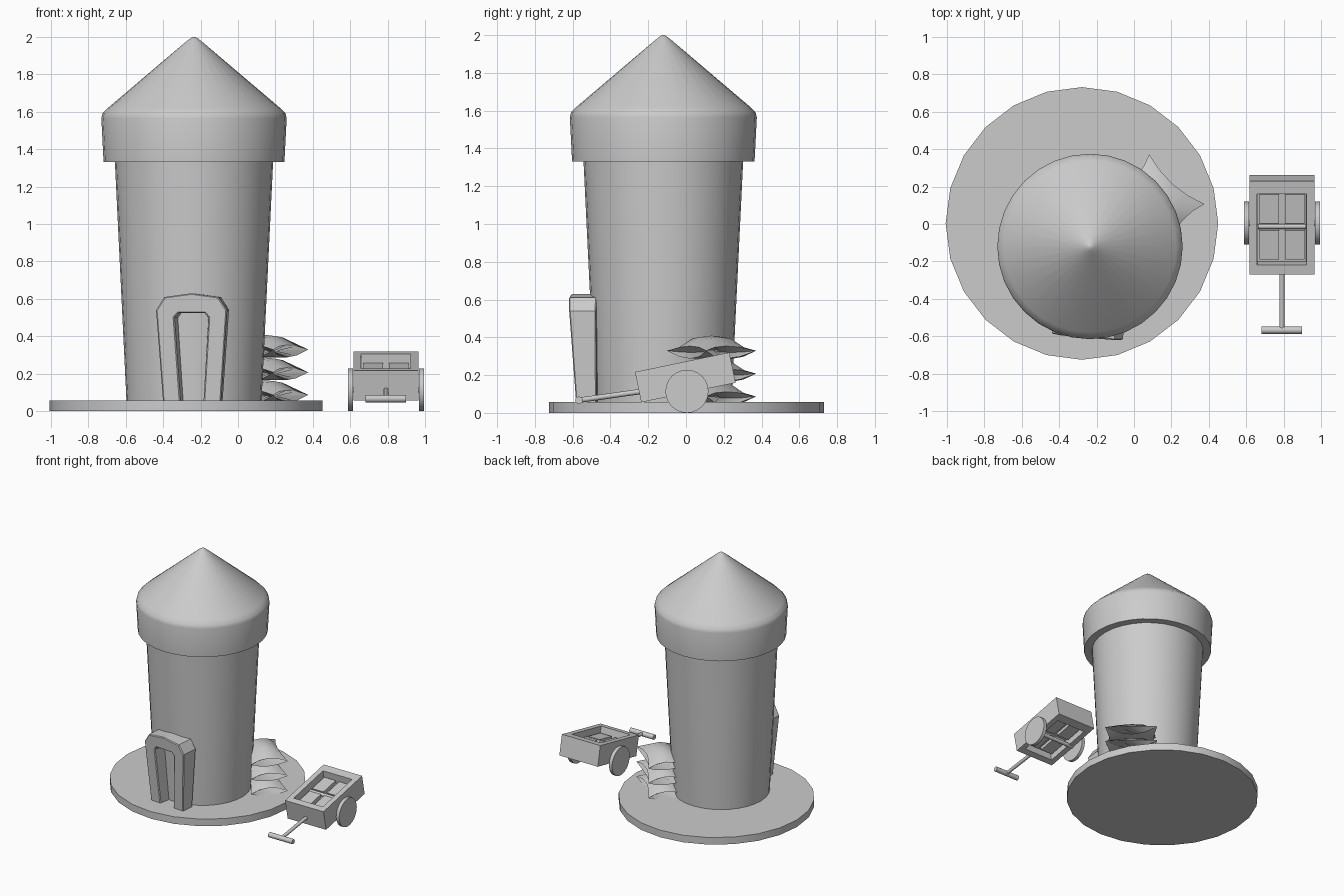
import bpy, bmesh, math
from mathutils import Matrix, Vector

if "Cube" in bpy.data.objects:
    bpy.data.objects.remove(bpy.data.objects["Cube"])


def add_object(name, bm, smooth=0):
    bmesh.ops.recalc_face_normals(bm, faces=bm.faces)
    mesh = bpy.data.meshes.new(name)
    bm.to_mesh(mesh)
    bm.free()
    ob = bpy.data.objects.new(name, mesh)
    bpy.context.collection.objects.link(ob)
    if smooth:
        bpy.ops.object.select_all(action="DESELECT")
        ob.select_set(True)
        bpy.context.view_layer.objects.active = ob
        bpy.ops.object.shade_smooth_by_angle(angle=math.radians(smooth))
    return ob


def loft(name, sections, matrix=Matrix(), smooth=0):
    """Skin closed cross-sections and cap both ends."""
    bm = bmesh.new()
    rings = [[bm.verts.new(matrix @ Vector(p)) for p in s] for s in sections]
    n = len(rings[0])
    for a, b in zip(rings, rings[1:]):
        for i in range(n):
            j = (i + 1) % n
            bm.faces.new((a[i], a[j], b[j], b[i]))
    bm.faces.new(rings[0][::-1])
    bm.faces.new(rings[-1])
    return add_object(name, bm, smooth)


def lathe(name, profile, x, y, sides, smooth=35):
    return loft(name, [[(x + r * math.cos(t), y + r * math.sin(t), z)
                        for t in (2 * math.pi * i / sides for i in range(sides))]
                       for r, z in profile], smooth=smooth)


def rod(name, a, b, radius, sides=12):
    a, b = Vector(a), Vector(b)
    turn = (b - a).to_track_quat("Z", "Y").to_matrix().to_4x4()
    circle = [(radius * math.cos(2 * math.pi * i / sides),
               radius * math.sin(2 * math.pi * i / sides)) for i in range(sides)]
    return loft(name, [[(x, y, z) for x, y in circle] for z in (0, (b - a).length)],
                Matrix.Translation(a) @ turn, smooth=40)


def rect(x0, x1, y0, y1, z):
    return [(x0, y0, z), (x1, y0, z), (x1, y1, z), (x0, y1, z)]


# Ground disc, tower wall and roof
lathe("ground_disc", [(0.728, 0), (0.728, 0.058)], -0.278, 0.003, 24, 30)
TX, TY = -0.235, -0.12
lathe("tower_wall", [(0.36, 0.04), (0.424, 1.36)], TX, TY, 32)
lathe("roof", [(0.415, 1.33), (0.483, 1.33), (0.495, 1.565), (0.489, 1.59),
               (0.46, 1.62), (0.05, 1.968), (0.025, 1.988), (0.006, 2.0)], TX, TY, 32)

# Door arch: U-shaped sweep leaning outward with the wall
outer = [(-0.155, 0.05), (-0.19, 0.54), (-0.145, 0.61), (0, 0.63)]
inner = [(-0.062, 0.05), (-0.092, 0.50), (-0.07, 0.525), (0, 0.525)]
outer += [(-x, z) for x, z in outer[-2::-1]]
inner += [(-x, z) for x, z in inner[-2::-1]]


def front(z):
    return -0.065 - 0.07 * z


arch = [[(ox, front(oz), oz), (ox, 0.04, oz), (ix * 0.85, 0.04, iz), (ix, front(iz), iz)]
        for (ox, oz), (ix, iz) in zip(outer, inner)]
door = loft("door_arch", arch, Matrix.Translation((-0.24, -0.5, 0)) @ Matrix.Rotation(math.radians(-5), 4, "Z"))
bevel = door.modifiers.new("soft_edges", "BEVEL")
bevel.width, bevel.limit_method, bevel.angle_limit = 0.006, "ANGLE", math.radians(60)


# Stacked sacks: pillows with curved sides that meet in pointed corners
def sack(name, cz):
    bm = bmesh.new()
    bmesh.ops.create_grid(bm, x_segments=4, y_segments=4, size=1)
    dup = bmesh.ops.duplicate(bm, geom=bm.verts[:] + bm.edges[:] + bm.faces[:])
    low = {v for v in dup["geom"] if isinstance(v, bmesh.types.BMVert)}
    bmesh.ops.bridge_loops(bm, edges=[e for e in bm.edges if e.is_boundary])
    place = Matrix.Translation((0.135, 0.135, cz)) @ Matrix.Rotation(math.radians(138), 4, "Z")
    for v in bm.verts:
        u, w = v.co.x, v.co.y
        side = 1 - u * u * w * w
        puff = math.sqrt(max(0, 1 - u * u) * max(0, 1 - w * w))
        z = -0.042 * side if v in low else 0.025 * side + 0.055 * puff
        pinch = 1.15 if v in low else 1
        v.co = place @ Vector((0.198 * u * (1 - 0.14 * pinch * (1 - w * w)),
                               0.14 * w * (1 - 0.24 * pinch * (1 - u * u)), z))
    bmesh.ops.remove_doubles(bm, verts=bm.verts, dist=1e-4)
    add_object(name, bm, 40)


for i in range(3):
    sack(f"sack_{i + 1}", 0.087 + 0.121 * i)

# Tilted cart body: shallow recess below, tray above
CX = 0.79
tilt = Matrix.Translation((CX, 0.001, 0.189)) @ Matrix.Rotation(math.radians(11.7), 4, "X")
loft("cart_body", [rect(-0.13, 0.13, -0.21, 0.18, -0.02), rect(-0.13, 0.13, -0.21, 0.18, -0.082),
                   rect(-0.174, 0.174, -0.26, 0.25, -0.082), rect(-0.174, 0.174, -0.26, 0.25, 0.082),
                   rect(-0.132, 0.132, -0.208, 0.18, 0.082), rect(-0.13, 0.13, -0.205, 0.175, 0.005)], tilt)

# Four blocks lying in the tray, with a thin bar across
for x, side in ((-0.068, "left"), (0.068, "right")):
    for y, end in ((-0.108, "front"), (0.088, "back")):
        loft(f"{side}_{end}_block", [rect(x - 0.052, x + 0.052, y - 0.08, y + 0.08, -0.045),
                                     rect(x - 0.052, x + 0.052, y - 0.08, y + 0.08, 0.035)], tilt)
rod("tray_bar", tilt @ Vector((-0.128, -0.01, 0.022)), tilt @ Vector((0.128, -0.01, 0.022)), 0.014)

# Wheels, axle and pull handle
for side, name in ((-1, "left_wheel"), (1, "right_wheel")):
    rod(name, (CX + side * 0.176, 0.005, 0.114), (CX + side * 0.203, 0.005, 0.114), 0.114, 24)
rod("axle", (CX - 0.19, 0.005, 0.114), (CX + 0.19, 0.005, 0.114), 0.015)
rod("pull_shaft", (CX, -0.24, 0.113), (CX, -0.567, 0.067), 0.014)
rod("pull_bar", (CX - 0.108, -0.567, 0.067), (CX + 0.108, -0.567, 0.067), 0.02)
